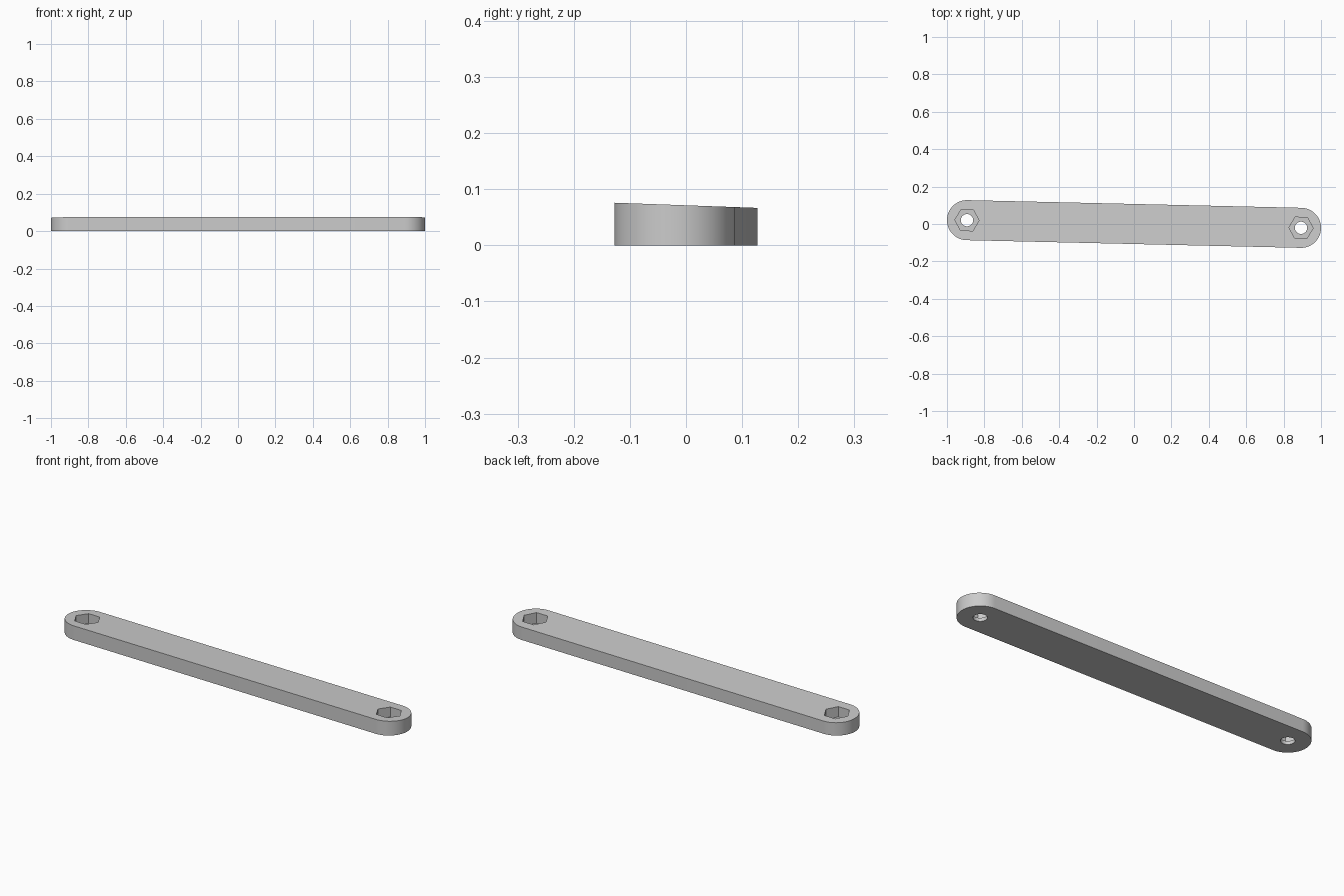
import bpy
import bmesh
from math import pi, cos, sin, atan2, hypot

default = bpy.data.objects.get("Cube")
if default:
    bpy.data.objects.remove(default, do_unlink=True)

END_X, END_Y = 0.893, -0.0205   # centre of the +x end; the other end is opposite
RADIUS = 0.107
FLOOR = 0.018                   # thickness left under the nut pockets
ANGLE = atan2(END_Y, END_X)
HALF = hypot(END_X, END_Y)

grey = bpy.data.materials.new("light_grey")
grey.use_nodes = True
colour = (0.6, 0.6, 0.6, 1)
grey.diffuse_color = colour
grey.node_tree.nodes["Principled BSDF"].inputs["Base Color"].default_value = colour


def prism(name, points, bottom, top):
    """Extrude an outline upwards; top is a function of y."""
    bm = bmesh.new()
    low = [bm.verts.new((x, y, bottom)) for x, y in points]
    high = [bm.verts.new((x, y, top(y))) for x, y in points]
    bm.faces.new(low[::-1])
    bm.faces.new(high)
    for i in range(len(points)):
        j = (i + 1) % len(points)
        bm.faces.new((low[i], low[j], high[j], high[i]))
    mesh = bpy.data.meshes.new(name)
    bm.to_mesh(mesh)
    bm.free()
    mesh.materials.append(grey)
    obj = bpy.data.objects.new(name, mesh)
    bpy.context.collection.objects.link(obj)
    return obj


def arc(cx, cy, radius, start, sweep, steps, closed=False):
    count = steps if closed else steps + 1
    return [(cx + radius * cos(start + sweep * i / steps),
             cy + radius * sin(start + sweep * i / steps)) for i in range(count)]


# Round-ended bar with a gently sloping top
outline = []
for side in (1, -1):
    start = ANGLE - pi / 2 if side == 1 else ANGLE + pi / 2
    outline += arc(side * END_X, side * END_Y, RADIUS, start, pi, 32)
bar = prism("link_bar", outline, 0, lambda y: 0.0713 - 0.036 * y)

# Hexagonal nut pocket and bolt hole at each end
cutters = []
for side, label in ((1, "left"), (-1, "right")):
    for part, radius, sides, bottom in (("nut_pocket", 0.065, 6, FLOOR),
                                        ("bolt_hole", 0.033, 48, -0.1)):
        points = arc(side * END_X, side * END_Y, radius, ANGLE, 2 * pi, sides, True)
        cutter = prism(f"{label}_{part}", points, bottom, lambda y: 0.2)
        cutter.hide_render = True
        cutters.append(cutter)

bpy.ops.object.select_all(action="DESELECT")
bpy.context.view_layer.objects.active = bar
bar.select_set(True)
for cutter in cutters:
    mod = bar.modifiers.new(cutter.name, "BOOLEAN")
    mod.operation = "DIFFERENCE"
    mod.solver = "EXACT"
    mod.object = cutter
    bpy.ops.object.modifier_apply(modifier=mod.name)
for cutter in cutters:
    bpy.data.objects.remove(cutter, do_unlink=True)

bpy.ops.object.shade_smooth_by_angle(angle=pi / 6)
